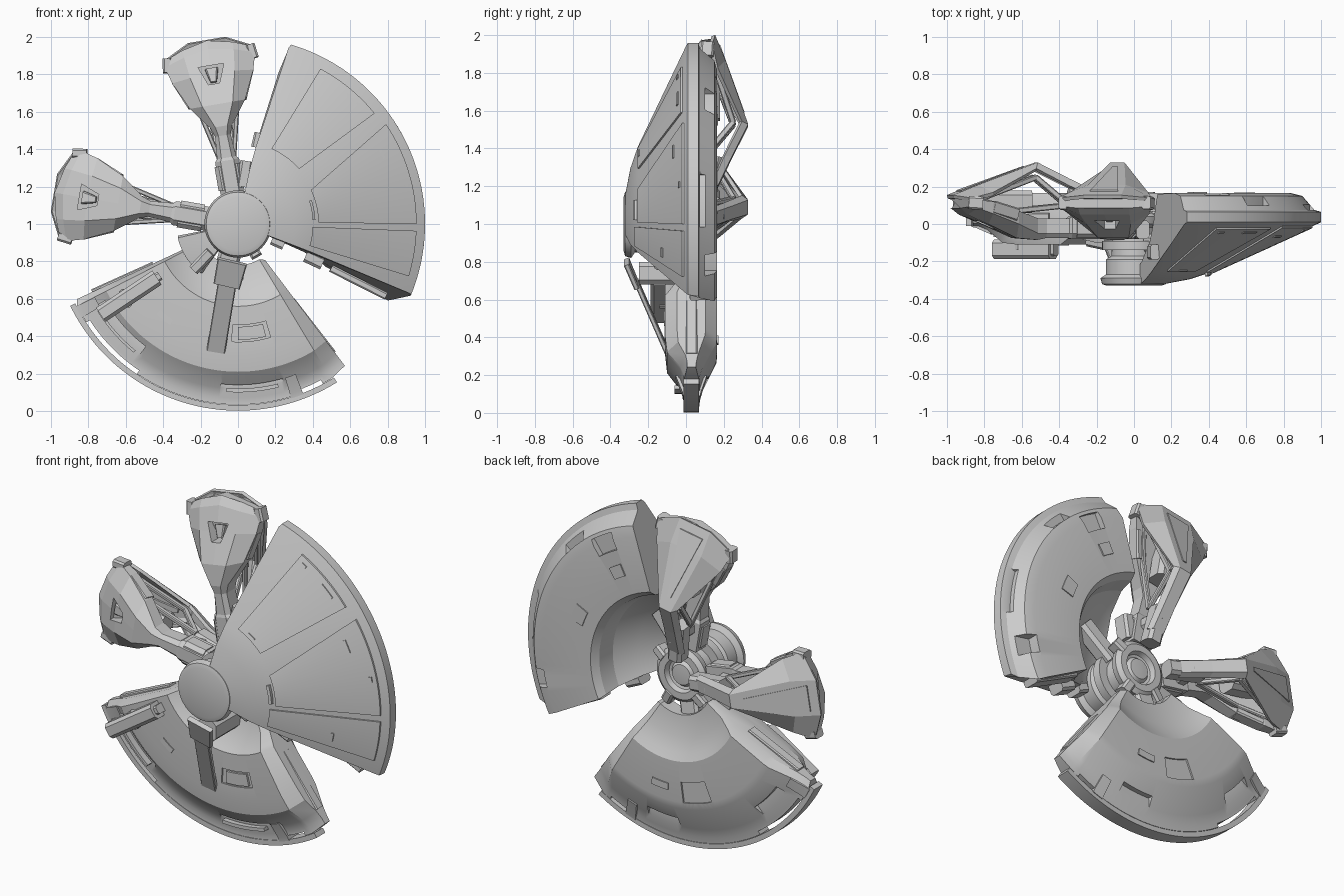
import bpy, bmesh
from math import radians, cos, sin
from mathutils import Vector

if "Cube" in bpy.data.objects:
    bpy.data.objects.remove(bpy.data.objects["Cube"])


def P(r, a, y):
    a = radians(a)
    return Vector((r * cos(a), y, 1 + r * sin(a)))


def finish(name, bm, smooth=True):
    bmesh.ops.remove_doubles(bm, verts=bm.verts, dist=1e-5)
    bmesh.ops.recalc_face_normals(bm, faces=bm.faces)
    me = bpy.data.meshes.new(name)
    bm.to_mesh(me)
    bm.free()
    ob = bpy.data.objects.new(name, me)
    bpy.context.collection.objects.link(ob)
    ob["smooth"] = smooth
    return ob


def bridge(name, rings, caps=True, smooth=True):
    bm = bmesh.new()
    vs = [[bm.verts.new(p) for p in ring] for ring in rings]
    m = len(vs[0])
    for a, b in zip(vs, vs[1:]):
        for i in range(m):
            bm.faces.new((a[i], a[(i + 1) % m], b[(i + 1) % m], b[i]))
    if caps:
        bm.faces.new(vs[0])
        bm.faces.new(vs[-1])
    return finish(name, bm, smooth)


# Sweep a closed (radius, y) profile round the hub axis; c0/c1 chamfer the ends
def sector(name, prof, a0, a1, n=24, c0=0, c1=0, full=False):
    m = len(prof)
    A0 = a0 if isinstance(a0, list) else [a0] * m
    A1 = a1 if isinstance(a1, list) else [a1] * m
    rings = [[P(r, A0[j] + (A1[j] - A0[j]) * i / n, y) for j, (r, y) in enumerate(prof)]
             for i in range(n + 1)]
    cr = sum(p[0] for p in prof) / m
    cy = sum(p[1] for p in prof) / m
    small = [(cr + (r - cr) * .95, cy + (y - cy) * .55) for r, y in prof]
    if c0:
        rings.insert(0, [P(r, A0[j] - c0, y) for j, (r, y) in enumerate(small)])
    if c1:
        rings.append([P(r, A1[j] + c1, y) for j, (r, y) in enumerate(small)])
    return bridge(name, rings, not full)


def box_prof(r0, r1, y0, y1):
    return [(r0, y0), (r1, y0), (r1, y1), (r0, y1)]


# Chamfered bar between two points
def bar(name, p, q, w, t, taper=1.0):
    p, q = Vector(p), Vector(q)
    d = (q - p).normalized()
    up = Vector((0, 1, 0)) if abs(d.y) < .95 else Vector((0, 0, 1))
    s = d.cross(up).normalized()
    u = s.cross(d).normalized()
    c = min(w, t) * .2
    a, b = w / 2, t / 2
    oct_ = [(-a, -b + c), (-a + c, -b), (a - c, -b), (a, -b + c),
            (a, b - c), (a - c, b), (-a + c, b), (-a, b - c)]
    return bridge(name, [[o + s * x * k + u * z * k for x, z in oct_]
                         for o, k in ((p, 1), (q, taper))], smooth=False)


def cut(ob, cutters):
    for c in cutters:
        c.hide_render = True
        md = ob.modifiers.new("cut", 'BOOLEAN')
        md.object = c
        md.solver = 'EXACT'
    dg = bpy.context.evaluated_depsgraph_get()
    me = bpy.data.meshes.new_from_object(ob.evaluated_get(dg))
    ob.modifiers.clear()
    ob.data = me
    for c in cutters:
        bpy.data.objects.remove(c)


# Large conical shield
shield_prof = [(.14, -.325), (.3, -.295), (.42, -.255), (.98, 0), (1.0, .01), (1.0, .065), (.965, .075),
               (.9, .15), (.84, .165), (.52, .16), (.49, .12), (.47, .02), (.38, -.09), (.2, -.2), (.14, -.22)]
lo = [-21, -21, -21, -22, -22, -22.5, -24, -27, -27, -26, -25, -24, -23, -21, -21]
hi = [78, 78, 77, 74, 73.5, 73.5, 74, 74, 75, 76, 76, 77, 77, 78, 78]
shield = sector("shield", shield_prof, lo, hi, 48)
cut(shield, [sector("cutter", box_prof(.94, 1.1, .075, .12), -1, 16, 8),
             sector("cutter", box_prof(.9, 1.1, .1, .2), 40, 50, 6),
             sector("cutter", box_prof(.78, .88, .13, .3), 54, 64, 6),
             sector("cutter", box_prof(.84, .95, .1, .3), -17, -10, 6)])


def cone(r):
    return -.255 + (r - .42) * .455


def front_panel(name, r0, r1, a0, a1, h=.01, n=16):
    prof = [(r0, cone(r0) - h), (r1, cone(r1) - h), (r1, cone(r1) + .02), (r0, cone(r0) + .02)]
    return sector(name, prof, a0, a1, n)


def quad_angles(i, o):
    return [i, o, o, i]


# Shield panels and small inlays
front_panel("shield_panel_upper", .44, .94, quad_angles(42, 39), quad_angles(66, 62))
front_panel("shield_panel_middle", .43, .955, quad_angles(1, 0), quad_angles(25, 34))
front_panel("shield_panel_lower", .40, .955, -17, -2.2)
for r, a, w in [(.4, 3, 15), (.85, 24, 5), (.72, -14, 4), (.45, 52, 6), (.9, 44, 6), (.92, 12, 2), (.9, 58, 2)]:
    front_panel("shield_inlay", r, r + .014, a, a + w, .016, 4)
sector("shield_back_panel", box_prof(.63, .70, .15, .17), 56, 63, 6)
sector("shield_back_panel", box_prof(.6, .68, .15, .168), 18, 27, 6)
bar("shield_edge_block", P(.4, -25, -.12), P(.5, -25, -.12), .07, .1)
bar("shield_edge_block", P(.42, 77, -.15), P(.5, 77, -.15), .05, .08)
bar("shield_edge_rail", P(.55, -25.5, .06), P(.88, -26, .07), .04, .1)

# Lower body with flared neck and chamfered ends
body_prof = [(.22, -.01), (.34, -.04), (.42, -.095), (.44, -.11), (.7, -.11), (.79, -.1), (.88, -.03),
             (.93, -.012), (.966, -.012), (.966, .07), (.93, .075), (.88, .09), (.74, .16),
             (.7, .165), (.46, .165), (.42, .14), (.34, .1), (.22, .08)]
body = sector("lower_body", body_prof, 207, 301, 48, 2, 6)
cuts = []
for a0, a1 in ((210, 233), (264, 286)):
    cuts.append(sector("cutter", box_prof(.82 if a0 < 250 else .86, .91, -.3, -.03), a0, a1, 10))
    cuts.append(sector("cutter", box_prof(.82, .9, .09, .3), a0 + 4, a1 - 4, 10))
for a0, a1 in ((213, 236), (288, 298)):
    cuts.append(sector("cutter", box_prof(.945, 1.1, -.3, .3), a0, a1, 12))
cuts.append(sector("cutter", box_prof(.54, .63, -.3, -.1), 267, 286, 8))
cuts.append(sector("cutter", box_prof(.58, .7, .155, .3), 246, 262, 8))
cut(body, cuts)
sector("body_rim", box_prof(.968, .998, -.012, .07), 206, 302, 48)
sector("body_slot_bar", box_prof(.87, .885, -.07, 0), 212, 231, 12)
sector("body_slot_bar", box_prof(.88, .9, -.06, 0), 266, 284, 12)
sector("body_hatch", box_prof(.55, .62, -.113, -.09), 270, 284, 8)
sector("body_inlay", box_prof(.62, .65, -.116, -.1), 228, 236, 6)
sector("body_back_panel", box_prof(.6, .64, .15, .172), 270, 280, 6)
for a in (207, 287):
    sector("rim_clamp", [(.86, -.055), (.95, -.02), (.975, -.016), (.975, .074), (.95, .08), (.86, .11)],
           a, a + 4, 4)
bar("body_end_brace", P(.5, 305.5, .03), P(.86, 306.5, .03), .03, .06)
bar("body_end_brace", P(.5, 205.5, .03), P(.86, 205, .03), .03, .06)

# Side gun and its mount
bar("gun_barrel", P(.52, 213.5, -.135), P(.88, 213.5, -.135), .09, .105)
bar("gun_tip", P(.5, 213.5, -.135), P(.53, 213.5, -.135), .05, .07)
bar("gun_mount", P(.72, 213.5, -.14), P(.72, 213.5, -.06), .07, .1)

# Front blade
bar("blade_head", (-.03, -.315, .80), (-.06, -.26, .67), .16, .03, .9)
bar("blade", (-.055, -.265, .70), (-.12, -.095, .31), .10, .025)
bar("blade_bracket", (-.03, -.25, .74), (-.03, -.0, .74), .12, .12)

# Hub
sector("hub", [(0, -.33), (.145, -.33), (.17, -.322), (.18, -.29), (.15, -.27), (.15, -.19), (.12, -.17),
               (.115, -.02), (.155, 0), (.165, .04), (.14, .06), (.1, .06), (.09, .03), (.075, .025),
               (.06, .045), (0, .05)], 0, 360, 48, full=True)
sector("hub_ring", box_prof(.11, .17, -.14, -.09), 0, 360, 48, full=True)
sector("hub_guard", [(.16, -.1), (.21, -.1), (.33, -.07), (.33, .02), (.16, .03)], 193, 232, 12, 2, 2)
bar("guard_hatch", P(.21, 226, -.11), P(.34, 226, -.09), .06, .06)
bar("hub_block", P(.2, -24, -.22), P(.27, -24, -.22), .06, .1)
bar("hub_block", P(.2, 83, -.03), P(.34, 82, -.03), .07, .1)
bar("hub_block", P(.12, 45, -.1), P(.36, 45, -.13), .1, .1)
bar("hub_block", P(.1, 255, .0), P(.3, 255, .03), .12, .08)
for a in (35, 225, 300):
    bar("hub_back_clamp", P(.13, a, .03), P(.2, a, .02), .06, .08)


# Swinging leaf: faceted front tub, peaked rear plate, open side frame
def leaf(ang):
    t = radians(ang)

    def L(u, v, y):
        return Vector((u * cos(t) - v * sin(t), y, 1 + u * sin(t) + v * cos(t)))
    # u, half width, front y, shoulder y, back y, bow of the outer arc
    tub = [(.17, .065, -.08, -.05, .04, 0), (.345, .065, -.08, -.05, .04, 0), (.36, .052, -.075, -.05, .03, 0),
           (.48, .042, -.075, -.05, .03, 0), (.53, .06, -.085, -.05, .03, 0), (.65, .15, -.075, .0, .07, 0),
           (.82, .22, .0, .055, .12, .02), (.95, .245, .05, .085, .13, .06), (.995, .25, .085, .095, .135, .075)]
    rings = []
    for u, w, f, s, b, k in tub:
        ring = [(-1, s), (-.55, f), (0, f), (.55, f), (1, s), (1, b), (.55, b), (0, b), (-.55, b), (-1, b)]
        rings.append([L(u - k * abs(v) ** 1.5, v * w, y) for v, y in ring])
    tubo = bridge("leaf_tub", rings, smooth=False)
    tri = [(.86, -.07), (.86, .07), (.76, .03), (.76, -.03)]
    cut(tubo, [bridge("cutter", [[L(u, v, y) for u, v in tri] for y in (-.2, .05)])])
    bar("leaf_notch_wedge", L(.84, 0, .045), L(.77, 0, .02), .07, .04, .5)
    # rear plate: rows of inner and outer (u, half width, y)
    rows = [((.995, .10, .145), (.92, .25, .13)), ((.86, .10, .2), (.8, .21, .16)),
            ((.53, .035, .32), (.54, .055, .29)), ((.36, .03, .235), (.36, .045, .2)),
            ((.2, .03, .16), (.2, .045, .13))]
    bm = bmesh.new()
    grid = [[bm.verts.new(L(u, v * sgn, y)) for (u, v, y), sgn in ((o, -1), (i, -1), (i, 1), (o, 1))]
            for i, o in rows]
    for a, b in zip(grid, grid[1:]):
        for j in range(3):
            bm.faces.new((a[j], a[j + 1], b[j + 1], b[j]))
    plate = finish("leaf_rear_plate", bm, False)
    md = plate.modifiers.new("thickness", 'SOLIDIFY')
    md.thickness, md.offset = .02, 0
    # raised triangular panel on the plate
    bridge("leaf_rear_panel", [[L(.95, -.075, .165 + h), L(.95, .075, .165 + h), L(.6, .012, .294 + h),
                                L(.6, -.012, .294 + h)] for h in (-.02, .016)], smooth=False)
    for s in (-1, 1):
        pts = [L(.88, s * .19, .13), L(.54, s * .045, .25), L(.36, s * .04, .1), L(.66, s * .11, .07)]
        for i in range(4):
            bar("leaf_side_frame", pts[i], pts[(i + 1) % 4], .025, .03)
        bar("leaf_corner_block", L(.86, s * .235, .11), L(.935, s * .225, .115), .05, .07)
        bar("leaf_side_block", L(.66, s * .14, .05), L(.8, s * .2, .09), .04, .07)
    bar("leaf_core", L(.56, 0, .12), L(.82, 0, .12), .12, .12)
    bar("leaf_root", L(.14, 0, .11), L(.36, 0, .14), .09, .1)
    bar("leaf_post", L(.3, 0, .0), L(.3, 0, .2), .07, .07)
    bar("leaf_arm_sleeve", L(.19, 0, -.02), L(.32, 0, -.02), .145, .11)


for ang in (99.7, 170.3):
    leaf(ang)

# Shading
bpy.ops.object.select_all(action='DESELECT')
for ob in bpy.context.scene.objects:
    if ob.type == 'MESH' and ob["smooth"]:
        ob.select_set(True)
        bpy.context.view_layer.objects.active = ob
bpy.ops.object.shade_smooth_by_angle(angle=radians(22))
